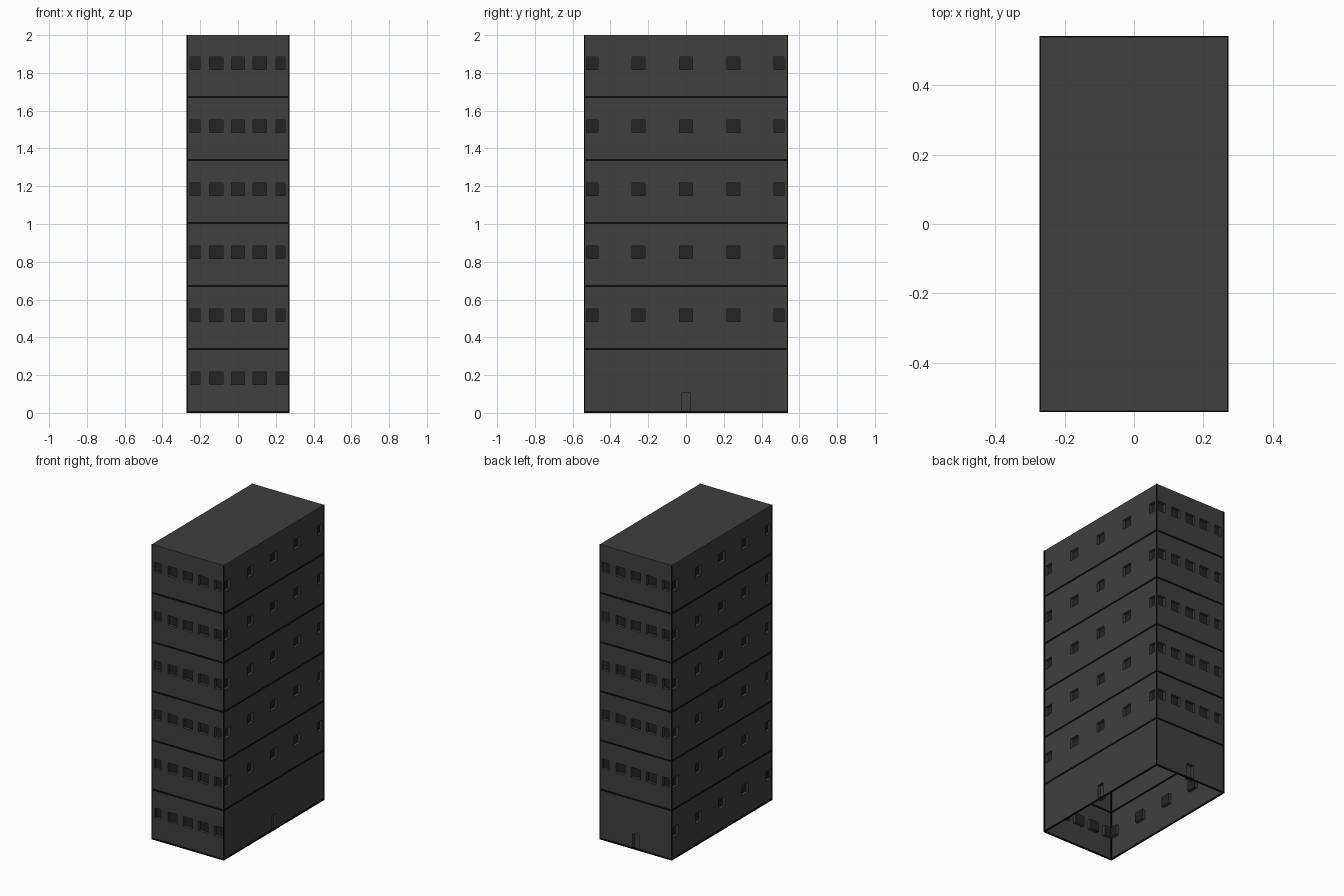
import bpy, bmesh

if "Cube" in bpy.data.objects:
    bpy.data.objects.remove(bpy.data.objects["Cube"])

X, Y, H, FLOORS = 0.269, 0.538, 2.0, 6
STEP = H / FLOORS
DEPTH = 0.02


def material(name, grey):
    m = bpy.data.materials.new(name)
    m.diffuse_color = (grey, grey, grey, 1)
    m.use_nodes = True
    m.node_tree.nodes["Principled BSDF"].inputs["Base Color"].default_value = m.diffuse_color
    return m


WALL = material("wall_grey", 0.05)
GLASS = material("window_dark", 0.018)
TRIM = material("trim_black", 0.004)


def finish(bm, name, mats):
    me = bpy.data.meshes.new(name)
    bmesh.ops.remove_doubles(bm, verts=bm.verts, dist=1e-5)
    bm.to_mesh(me)
    bm.free()
    for m in mats:
        me.materials.append(m)
    bpy.context.collection.objects.link(bpy.data.objects.new(name, me))


def quad(bm, pts, mat=0):
    bm.faces.new([bm.verts.new(p) for p in pts]).material_index = mat


def panel(bm, place, half, z0, z1, rects, depth, mat):
    """One storey of wall with recessed rectangles (u0, u1, v0, v1)."""
    us = sorted({-half, half, *[u for r in rects for u in r[:2]]})
    vs = sorted({z0, z1, *[v for r in rects for v in r[2:]]})
    for a, b in zip(us, us[1:]):
        for c, d in zip(vs, vs[1:]):
            mu, mv = (a + b) / 2, (c + d) / 2
            if not any(r[0] < mu < r[1] and r[2] < mv < r[3] for r in rects):
                quad(bm, [place(a, c, 0), place(b, c, 0), place(b, d, 0), place(a, d, 0)])
    for u0, u1, v0, v1 in rects:
        ring = [(u0, v0), (u1, v0), (u1, v1), (u0, v1)]
        quad(bm, [place(u, v, depth) for u, v in ring], mat)
        for p, q in zip(ring, ring[1:] + ring[:1]):
            quad(bm, [place(*p, 0), place(*q, 0), place(*q, depth), place(*p, depth)])


# Window spans along the short and long walls
SHORT = [(-0.255, -0.2), (-0.15, -0.08), (-0.035, 0.035), (0.08, 0.15), (0.2, 0.248)]
LONG = [(-0.527, -0.467), (-0.285, -0.217), (-0.035, 0.035), (0.217, 0.285), (0.467, 0.518)]

# Each wall: placement, half width, window spans, door on the ground storey
SIDES = {
    "front_wall": (lambda u, v, d: (u, -Y + d, v), X, SHORT, False),
    "right_wall": (lambda u, v, d: (X - d, u, v), Y, LONG, True),
    "back_wall": (lambda u, v, d: (-u, Y - d, v), X, SHORT, True),
    "left_wall": (lambda u, v, d: (-X + d, -u, v), Y, LONG, False),
}
for name, (place, half, spans, door) in SIDES.items():
    bm = bmesh.new()
    for i in range(FLOORS):
        z = i * STEP
        if i == 0 and door:
            rects, depth, mat = [(-0.025, 0.025, 0.0, 0.105)], DEPTH, 0
        else:
            rects = [(a, b, z + 0.15, z + 0.217) for a, b in spans]
            if i == 0:  # the last ground window is full width
                rects[-1] = (spans[-1][0], half - 0.004, z + 0.15, z + 0.217)
            depth, mat = DEPTH, 1
        panel(bm, place, half, z, z + STEP, rects, depth, mat)
    finish(bm, name, [WALL, GLASS])

# Flat roof
bm = bmesh.new()
quad(bm, [(-X, -Y, H), (X, -Y, H), (X, Y, H), (-X, Y, H)])
finish(bm, "roof", [WALL])


def bar(bm, x0, x1, y0, y1, z0, z1):
    vs = bmesh.ops.create_cube(bm, size=1)["verts"]
    for v in vs:
        v.co.x = x1 if v.co.x > 0 else x0
        v.co.y = y1 if v.co.y > 0 else y0
        v.co.z = z1 if v.co.z > 0 else z0


# Storey bands and corner strips, slightly proud of the walls
P, T = 0.003, 0.0045
bm = bmesh.new()
for i in range(FLOORS):
    z0, z1 = i * STEP, i * STEP + 0.01
    for s in (-1, 1):
        ys = sorted((s * (Y - T), s * (Y + P)))
        xs = sorted((s * (X - T), s * (X + P)))
        bar(bm, -X, X, *ys, z0, z1)
        bar(bm, *xs, -Y, Y, z0, z1)
finish(bm, "storey_bands", [TRIM])

bm = bmesh.new()
for sx in (-1, 1):
    for sy in (-1, 1):
        bar(bm, *sorted((sx * (X - T), sx * (X + P))),
            *sorted((sy * (Y - T), sy * (Y + P))), 0, H)
finish(bm, "corner_strips", [TRIM])
